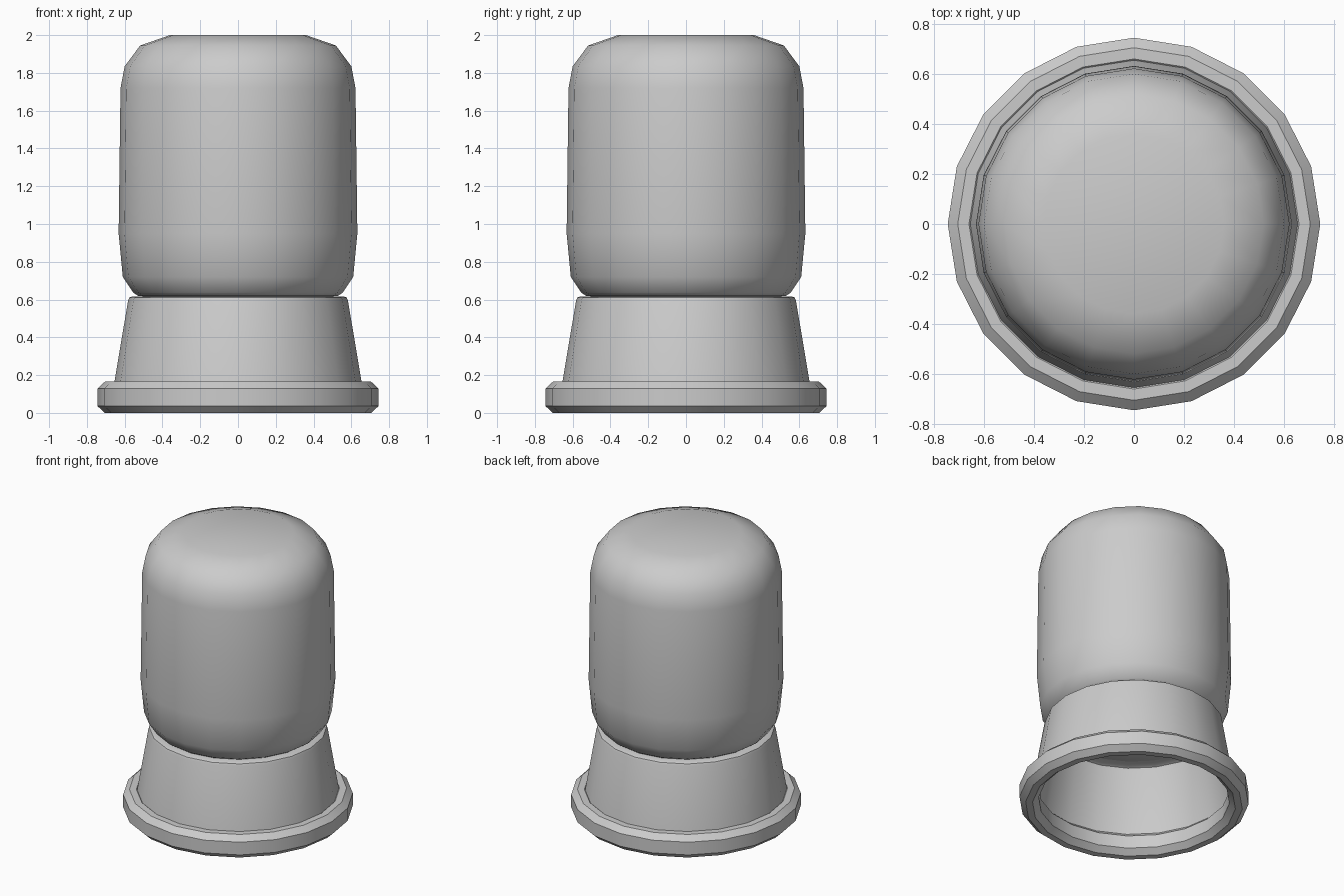
import bpy, math

if "Cube" in bpy.data.objects:
    bpy.data.objects.remove(bpy.data.objects["Cube"])

SIDES = 20


def lathe(name, profile, closed=False, caps=False, angle=30):
    """Revolve (radius, z) points, listed bottom to top on the outside, about z."""
    verts, faces = [], []
    n = len(profile)
    for r, z in profile:
        for i in range(SIDES):
            a = 2 * math.pi * i / SIDES
            verts.append((r * math.cos(a), r * math.sin(a), z))
    for k in range(n if closed else n - 1):
        a, b = k * SIDES, ((k + 1) % n) * SIDES
        for i in range(SIDES):
            j = (i + 1) % SIDES
            faces.append((a + i, a + j, b + j, b + i))
    if caps:
        faces.append(tuple(reversed(range(SIDES))))
        faces.append(tuple(range((n - 1) * SIDES, n * SIDES)))
    mesh = bpy.data.meshes.new(name)
    mesh.from_pydata(verts, [], faces)
    obj = bpy.data.objects.new(name, mesh)
    bpy.context.collection.objects.link(obj)
    bpy.ops.object.select_all(action='DESELECT')
    obj.select_set(True)
    bpy.context.view_layer.objects.active = obj
    bpy.ops.object.shade_smooth_by_angle(angle=math.radians(angle))
    return obj


# Chamfered ring around the foot
lathe("base_ring", [(0.66, 0), (0.705, 0), (0.745, 0.037), (0.745, 0.128),
                    (0.705, 0.165), (0.66, 0.165), (0.62, 0.128), (0.62, 0.037)],
      closed=True)

# Hollow tapered skirt, open below, with a bevelled top rim
lathe("skirt", [(0.66, 0.13), (0.582, 0.595), (0.576, 0.61), (0.56, 0.617), (0.48, 0.617)])

# Rounded body, smooth all over
lathe("rounded_body", [(0.37, 0.603), (0.53, 0.62), (0.555, 0.637), (0.61, 0.72),
                       (0.632, 0.95), (0.622, 1.72), (0.60, 1.835),
                       (0.518, 1.945), (0.36, 2.0)],
      caps=True, angle=75)
